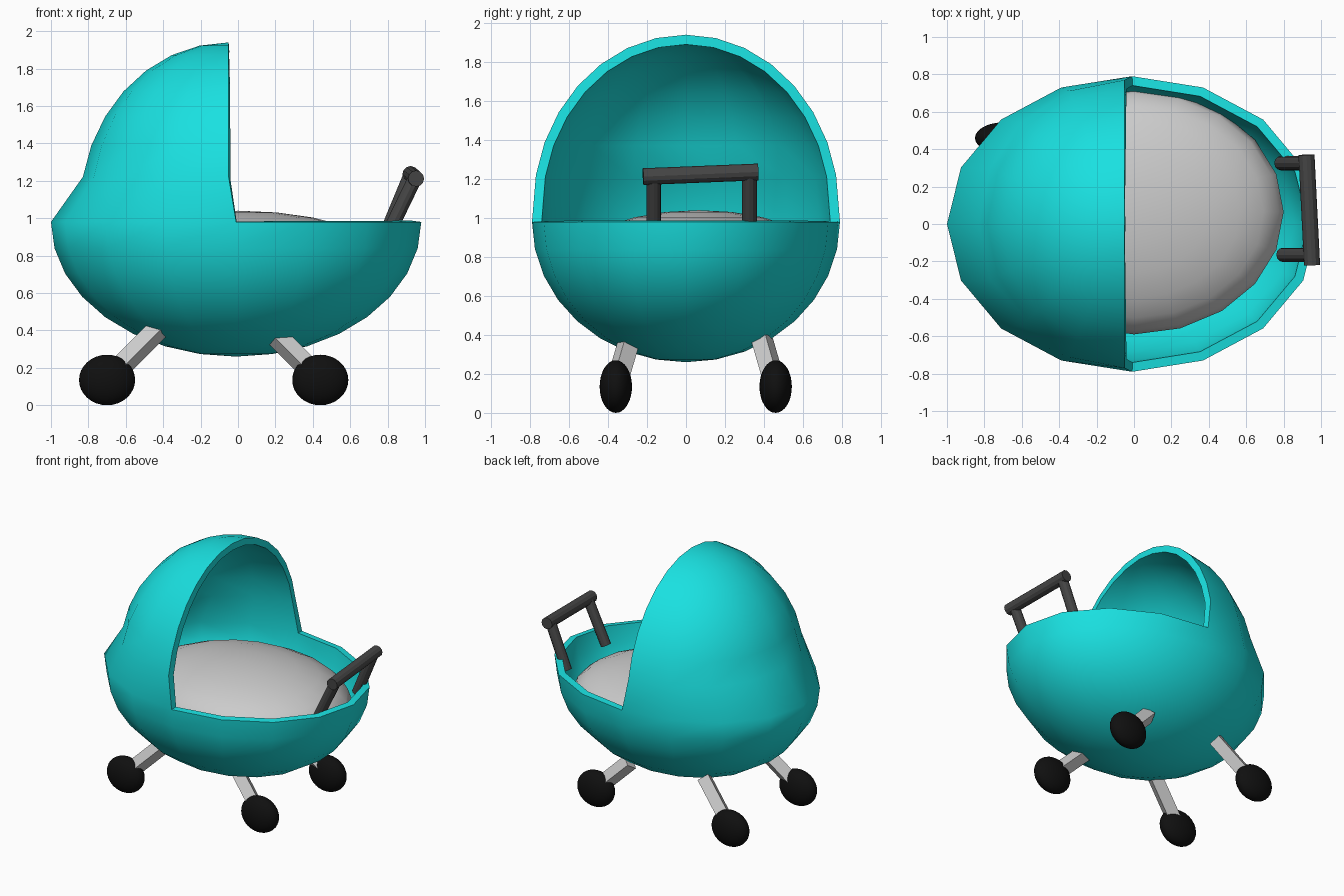
import bpy, bmesh
from math import sin, cos, pi, radians
from mathutils import Vector

if "Cube" in bpy.data.objects:
    bpy.data.objects.remove(bpy.data.objects["Cube"])


def paint(ob, name, rgb):
    mat = bpy.data.materials.get(name) or bpy.data.materials.new(name)
    mat.diffuse_color = (*rgb, 1)
    mat.use_nodes = True
    mat.node_tree.nodes["Principled BSDF"].inputs["Base Color"].default_value = mat.diffuse_color
    ob.data.materials.append(mat)


def smooth(ob, angle=40):
    bpy.ops.object.select_all(action='DESELECT')
    ob.select_set(True)
    bpy.context.view_layer.objects.active = ob
    bpy.ops.object.shade_smooth_by_angle(angle=radians(angle))


def rod(name, a, b, radius, sides):
    a, b = Vector(a), Vector(b)
    bm = bmesh.new()
    bmesh.ops.create_cone(bm, cap_ends=True, segments=sides, radius1=radius,
                          radius2=radius, depth=(b - a).length)
    me = bpy.data.meshes.new(name)
    bm.to_mesh(me)
    bm.free()
    ob = bpy.data.objects.new(name, me)
    bpy.context.collection.objects.link(ob)
    ob.location = (a + b) / 2
    ob.rotation_mode = 'QUATERNION'
    ob.rotation_quaternion = (b - a).to_track_quat('Z', 'Y')
    return ob


def ellipsoid(name, centre, size, segments, rings):
    bpy.ops.mesh.primitive_uv_sphere_add(segments=segments, ring_count=rings, radius=1)
    ob = bpy.context.object
    ob.name = name
    for v in ob.data.vertices:
        v.co = Vector(p * s for p, s in zip(v.co, size))
    ob.location = centre
    smooth(ob)
    return ob


# Basket and hood: full lower bowl, half dome above, one shared shell
STEP = pi / 16
bm = bmesh.new()


def ring(cx, cz, rx, ry, rz, lat, columns):
    return [bm.verts.new((cx + rx * cos(lat) * cos(j * pi / 8),
                          ry * cos(lat) * sin(j * pi / 8),
                          cz + rz * sin(lat))) for j in columns]


def bridge(low, high, closed):
    n = len(low)
    for j in range(n if closed else n - 1):
        k = (j + 1) % n
        bm.faces.new((low[j], low[k], high[k], high[j]))


rim = ring(-0.01, 0.98, 0.99, 0.79, 0.72, 0, range(16))
upper = rim
for i in range(1, 8):
    lower = ring(-0.01, 0.98, 0.99, 0.79, 0.72, -i * STEP, range(16))
    bridge(lower, upper, True)
    upper = lower
bottom = bm.verts.new((-0.01, 0, 0.26))
for j in range(16):
    bm.faces.new((bottom, upper[(j + 1) % 16], upper[j]))

lower = rim[4:13]
for i in range(1, 8):
    upper = ring(-0.05, 1.046, 0.795, 0.785, 0.894, i * STEP, range(4, 13))
    bridge(lower, upper, False)
    lower = upper
top = bm.verts.new((-0.05, 0, 1.94))
for j in range(8):
    bm.faces.new((lower[j], lower[j + 1], top))

bmesh.ops.recalc_face_normals(bm, faces=bm.faces)
me = bpy.data.meshes.new("basket_and_hood")
bm.to_mesh(me)
bm.free()
basket = bpy.data.objects.new("basket_and_hood", me)
bpy.context.collection.objects.link(basket)
shell = basket.modifiers.new("shell", 'SOLIDIFY')
shell.thickness = 0.05
shell.offset = -1
bpy.context.view_layer.objects.active = basket
basket.select_set(True)
bpy.ops.object.modifier_apply(modifier="shell")
smooth(basket, 60)
paint(basket, "teal", (0.01, 0.75, 0.75))

# Mattress
ellipsoid("mattress", (0, 0.065, 0.77), (0.80, 0.655, 0.27), 20, 12)

# Push handle, slightly skewed
DARK = (0.06, 0.06, 0.06)
grip = rod("handle_grip", (0.952, -0.22, 1.212), (0.922, 0.37, 1.236), 0.043, 12)
posts = [rod("handle_post_right", (0.795, -0.165, 0.90), (0.945, -0.165, 1.21), 0.038, 12),
         rod("handle_post_left", (0.785, 0.325, 0.90), (0.922, 0.325, 1.23), 0.038, 12)]
for ob in [grip] + posts:
    smooth(ob, 25)
    paint(ob, "dark_grey", DARK)

# Square legs and oval wheels, mirrored about the undercarriage centre
CX, CY = -0.13, 0.05
for sx, xname in ((-1, "hood_end"), (1, "handle_end")):
    for sy, yname in ((-1, "right"), (1, "left")):
        hub = Vector((CX + sx * 0.57, CY + sy * 0.41, 0.135))
        reach = 0.28 if sx < 0 else 0.24
        tip = hub + Vector((-sx, -sy * 0.29, 1)) * reach
        rod(f"leg_{xname}_{yname}", hub, tip, 0.06, 4)
        wheel = ellipsoid(f"wheel_{xname}_{yname}", hub, (0.15, 0.083, 0.135), 32, 16)
        paint(wheel, "black", (0.005, 0.005, 0.005))
